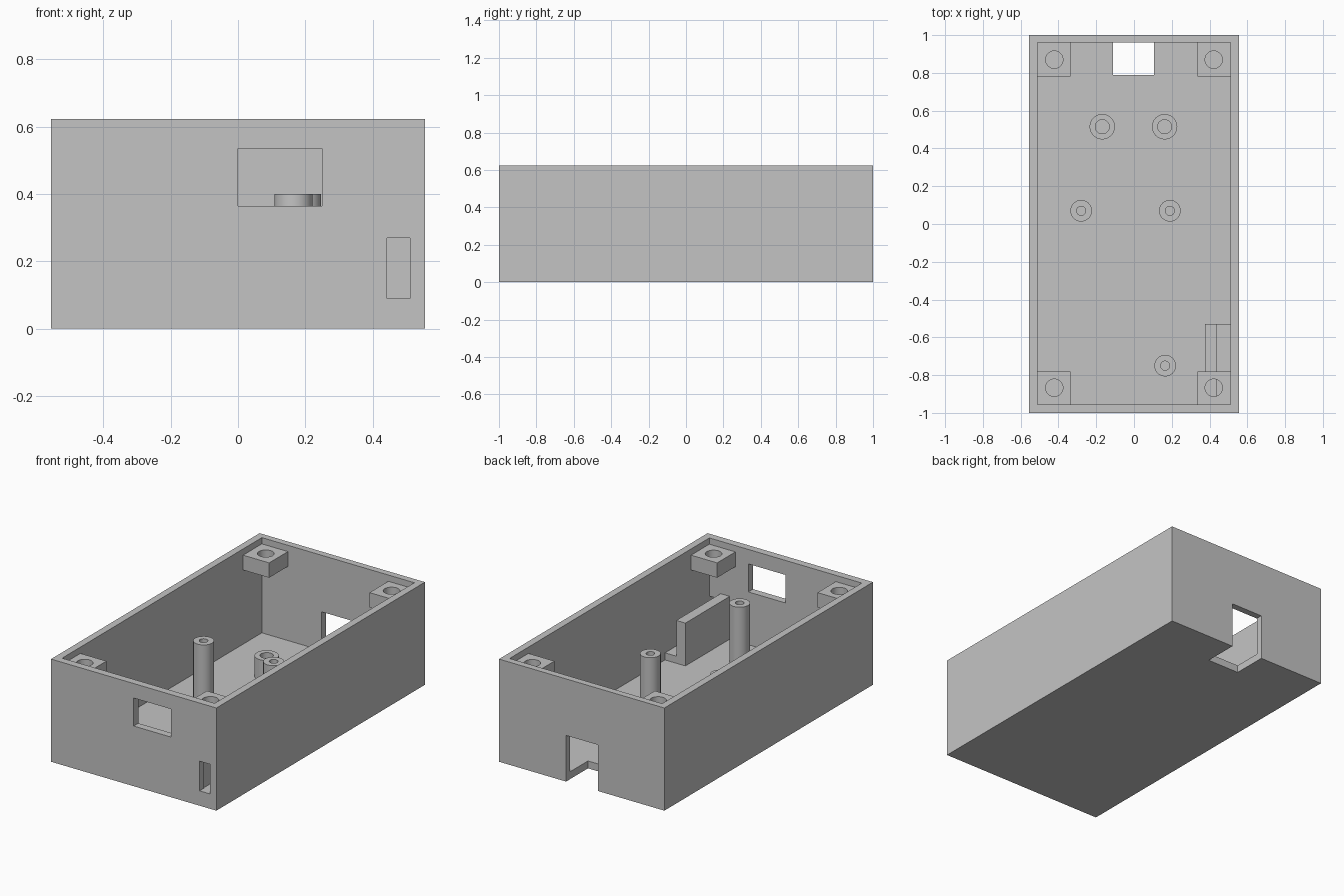
import bpy, bmesh, math
from mathutils import Matrix

if "Cube" in bpy.data.objects:
    bpy.data.objects.remove(bpy.data.objects["Cube"])

W, D, H = 0.555, 1.0, 0.623        # outer half width, half depth, height
IX, Y0, Y1 = 0.512, -0.955, 0.96   # inner cavity
FLOOR = 0.045
EMBED = 0.01                       # how far parts sink into the shell

grey = bpy.data.materials.new("light_grey")
grey.diffuse_color = (0.55, 0.55, 0.55, 1)
grey.use_nodes = True
grey.node_tree.nodes["Principled BSDF"].inputs["Base Color"].default_value = grey.diffuse_color


def finish(name, bm):
    me = bpy.data.meshes.new(name)
    bm.to_mesh(me)
    bm.free()
    me.materials.append(grey)
    ob = bpy.data.objects.new(name, me)
    bpy.context.collection.objects.link(ob)
    return ob


def box(name, x0, x1, y0, y1, z0, z1):
    bm = bmesh.new()
    m = Matrix.Translation(((x0 + x1) / 2, (y0 + y1) / 2, (z0 + z1) / 2))
    m = m @ Matrix.Diagonal((x1 - x0, y1 - y0, z1 - z0, 1))
    bmesh.ops.create_cube(bm, size=1, matrix=m)
    return finish(name, bm)


def cylinder(name, x, y, r, z0, z1, sides=48):
    bm = bmesh.new()
    bmesh.ops.create_cone(bm, cap_ends=True, segments=sides, radius1=r, radius2=r,
                          depth=z1 - z0, matrix=Matrix.Translation((x, y, (z0 + z1) / 2)))
    return finish(name, bm)


def cut(ob, cutters):
    for c in cutters:
        mod = ob.modifiers.new("cut", 'BOOLEAN')
        mod.operation, mod.solver, mod.object = 'DIFFERENCE', 'EXACT', c
    dg = bpy.context.evaluated_depsgraph_get()
    me = bpy.data.meshes.new_from_object(ob.evaluated_get(dg))
    ob.modifiers.clear()
    ob.data = me
    for c in cutters:
        bpy.data.objects.remove(c)


def smooth(ob):
    bpy.ops.object.select_all(action='DESELECT')
    ob.select_set(True)
    bpy.context.view_layer.objects.active = ob
    bpy.ops.object.shade_smooth_by_angle(angle=math.radians(30))


# Open-topped shell with front window, front slot and rear port
shell = box("case_shell", -W, W, -D, D, 0, H)
cut(shell, [
    box("cavity", -IX, IX, Y0, Y1, FLOOR, H + 0.1),
    box("window", 0.0, 0.25, -1.1, -0.9, 0.365, 0.535),
    box("slot", 0.442, 0.511, -1.1, -0.9, 0.09, 0.27),
    box("port", -0.11, 0.105, 0.79, 1.1, -0.1, 0.28),
])

# Drilled screw blocks in the four corners
for sx, xn in ((-1, "left"), (1, "right")):
    for y0, y1, yc, yn in ((Y0 - EMBED, -0.78, -0.867, "front"), (0.78, Y1 + EMBED, 0.87, "back")):
        xa, xb = sorted((sx * 0.337, sx * (IX + EMBED)))
        b = box(f"screw_block_{yn}_{xn}", xa, xb, y0, y1, 0.495, 0.585)
        cut(b, [cylinder("drill", sx * 0.422, yc, 0.046, 0.4, 0.7)])
        smooth(b)

# Hollow standoff posts: x, y, outer radius, bore radius, top
posts = [(-0.28, 0.07, 0.057, 0.024, 0.40), (0.19, 0.07, 0.057, 0.024, 0.40),
         (0.165, -0.75, 0.057, 0.024, 0.40),
         (-0.168, 0.515, 0.067, 0.037, 0.17), (0.162, 0.515, 0.067, 0.037, 0.17)]
for i, (x, y, r, bore, top) in enumerate(posts):
    p = cylinder(f"standoff_post_{i + 1}", x, y, r, FLOOR - EMBED, top)
    cut(p, [cylinder("bore", x, y, bore, 0, top + 0.1)])
    smooth(p)

# Upright plate and low ledge beside the slot
box("slot_plate", 0.375, 0.436, Y0 - EMBED, -0.53, FLOOR - EMBED, 0.305)
box("slot_ledge", 0.436, IX + EMBED, Y0 - EMBED, -0.53, FLOOR - EMBED, 0.088)
